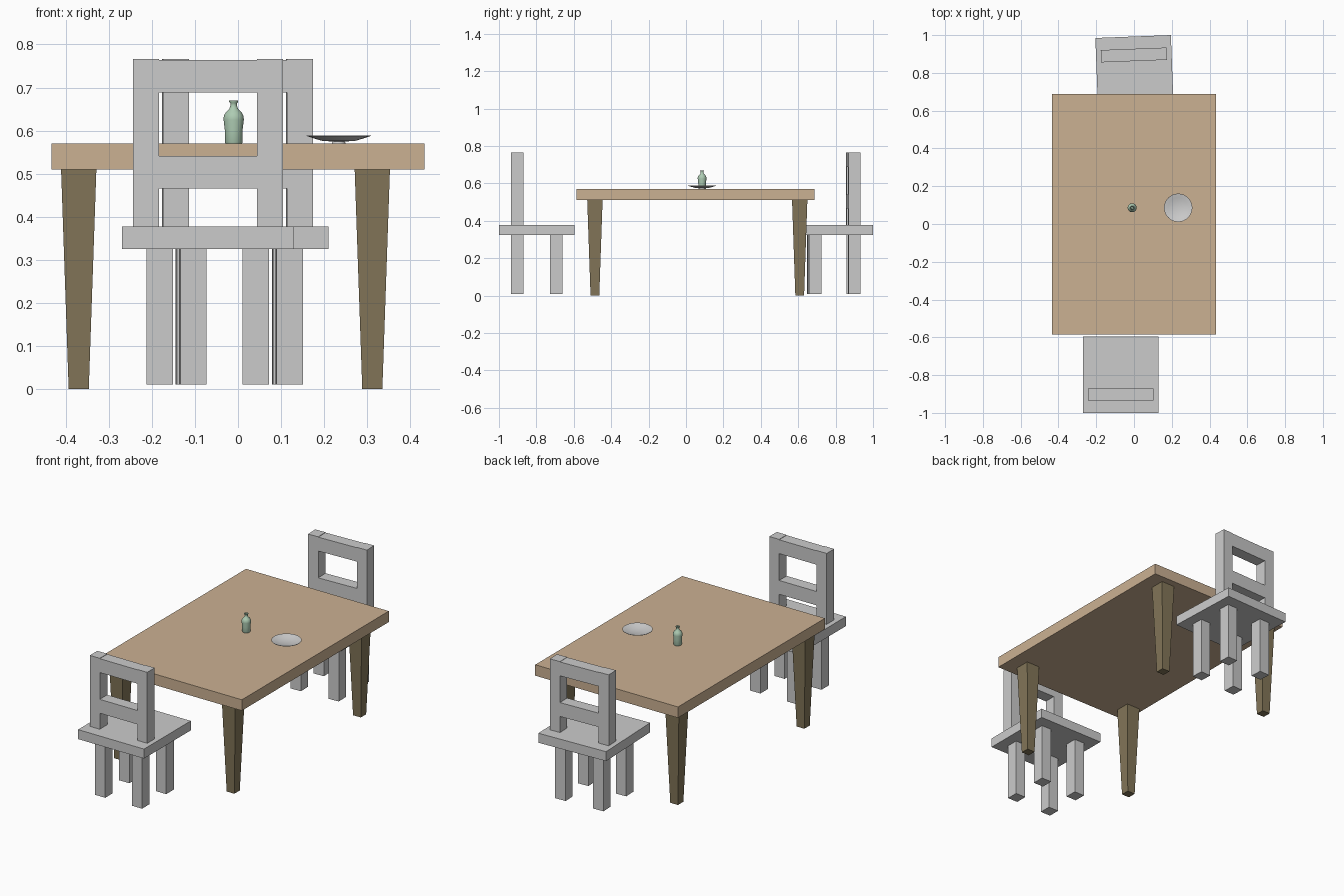
import bpy, bmesh, math
from mathutils import Matrix

if "Cube" in bpy.data.objects:
    bpy.data.objects.remove(bpy.data.objects["Cube"])


def material(name, rgb):
    m = bpy.data.materials.new(name)
    m.diffuse_color = (*rgb, 1)
    m.use_nodes = True
    m.node_tree.nodes["Principled BSDF"].inputs["Base Color"].default_value = m.diffuse_color
    return m


WOOD = material("light wood", (0.60, 0.44, 0.29))
DARK = material("dark wood", (0.225, 0.18, 0.098))
GREY = material("grey paint", (0.60, 0.60, 0.60))
GREEN = material("green glaze", (0.42, 0.60, 0.45))
CHINA = material("grey china", (0.62, 0.62, 0.62))


def finish(name, bm, mat, matrix=Matrix()):
    bmesh.ops.recalc_face_normals(bm, faces=bm.faces[:])
    me = bpy.data.meshes.new(name)
    bm.to_mesh(me)
    bm.free()
    me.materials.append(mat)
    ob = bpy.data.objects.new(name, me)
    bpy.context.collection.objects.link(ob)
    ob.matrix_world = matrix
    return ob


def box(name, x, y, z, mat, matrix=Matrix(), taper=1.0):
    """Box from ranges; taper scales the bottom face about its centre."""
    bm = bmesh.new()
    bmesh.ops.create_cube(bm, size=1)
    for v in bm.verts:
        k = taper if v.co.z < 0 else 1.0
        v.co = ((x[0] + x[1]) / 2 + v.co.x * (x[1] - x[0]) * k,
                (y[0] + y[1]) / 2 + v.co.y * (y[1] - y[0]) * k,
                (z[0] + z[1]) / 2 + v.co.z * (z[1] - z[0]))
    return finish(name, bm, mat, matrix)


def lathe(name, profile, centre, mat, steps=32):
    bm = bmesh.new()
    vs = [bm.verts.new((r, 0, z)) for r, z in profile]
    es = [bm.edges.new(p) for p in zip(vs, vs[1:])]
    bmesh.ops.spin(bm, geom=vs + es, cent=(0, 0, 0), axis=(0, 0, 1),
                   angle=2 * math.pi, steps=steps, use_duplicate=False)
    bmesh.ops.remove_doubles(bm, verts=bm.verts[:], dist=1e-5)
    ob = finish(name, bm, mat, Matrix.Translation(centre))
    bpy.ops.object.select_all(action='DESELECT')
    ob.select_set(True)
    bpy.context.view_layer.objects.active = ob
    bpy.ops.object.shade_smooth_by_angle(angle=math.radians(40))
    return ob


# Table: slab and four tapered legs
box("table_top", (-0.433, 0.433), (-0.585, 0.688), (0.51, 0.57), WOOD)
for cx in (-0.37, 0.312):
    for cy in (-0.487, 0.608):
        box("table_leg", (cx - 0.041, cx + 0.041), (cy - 0.041, cy + 0.041),
            (0, 0.51), DARK, taper=0.57)


# Chair, centred on its seat, with the backrest towards local -y
def chair(prefix, x, y, degrees):
    m = Matrix.Translation((x, y, 0)) @ Matrix.Rotation(math.radians(degrees), 4, 'Z')
    box(prefix + "_seat", (-0.2, 0.2), (-0.2025, 0.2025), (0.325, 0.377), GREY, m)
    back = (-0.1375, -0.0725)
    for s in (-1, 1):
        lx = sorted((s * 0.081, s * 0.1425))
        for ly in (back, (0.0715, 0.1375)):
            box(prefix + "_leg", lx, ly, (0.01, 0.325), GREY, m)
        box(prefix + "_back_post", sorted((s * 0.114, s * 0.174)), back,
            (0.377, 0.766), GREY, m)
    for z in ((0.465, 0.541), (0.688, 0.764)):
        box(prefix + "_back_rail", (-0.114, 0.114), back, z, GREY, m)


chair("front_chair", -0.07, -0.7975, 0)
chair("rear_chair", 0.003, 0.79, 182.2)

# Vase
lathe("vase", [(0, 0), (0.019, 0), (0.0205, 0.003), (0.0205, 0.03), (0.0235, 0.055),
               (0.023, 0.064), (0.018, 0.073), (0.010, 0.081), (0.0075, 0.088),
               (0.008, 0.094), (0.0105, 0.097), (0.0105, 0.1), (0.007, 0.1),
               (0.0055, 0.088), (0, 0.084)],
      (-0.01, 0.086, 0.57), GREEN)

# Shallow dish on a small foot
lathe("dish", [(0, 0), (0.016, 0), (0.014, 0.005), (0.036, 0.0055), (0.055, 0.011),
               (0.075, 0.0175), (0.075, 0.019), (0.053, 0.014), (0.034, 0.0085),
               (0, 0.0075)],
      (0.234, 0.086, 0.57), CHINA)
